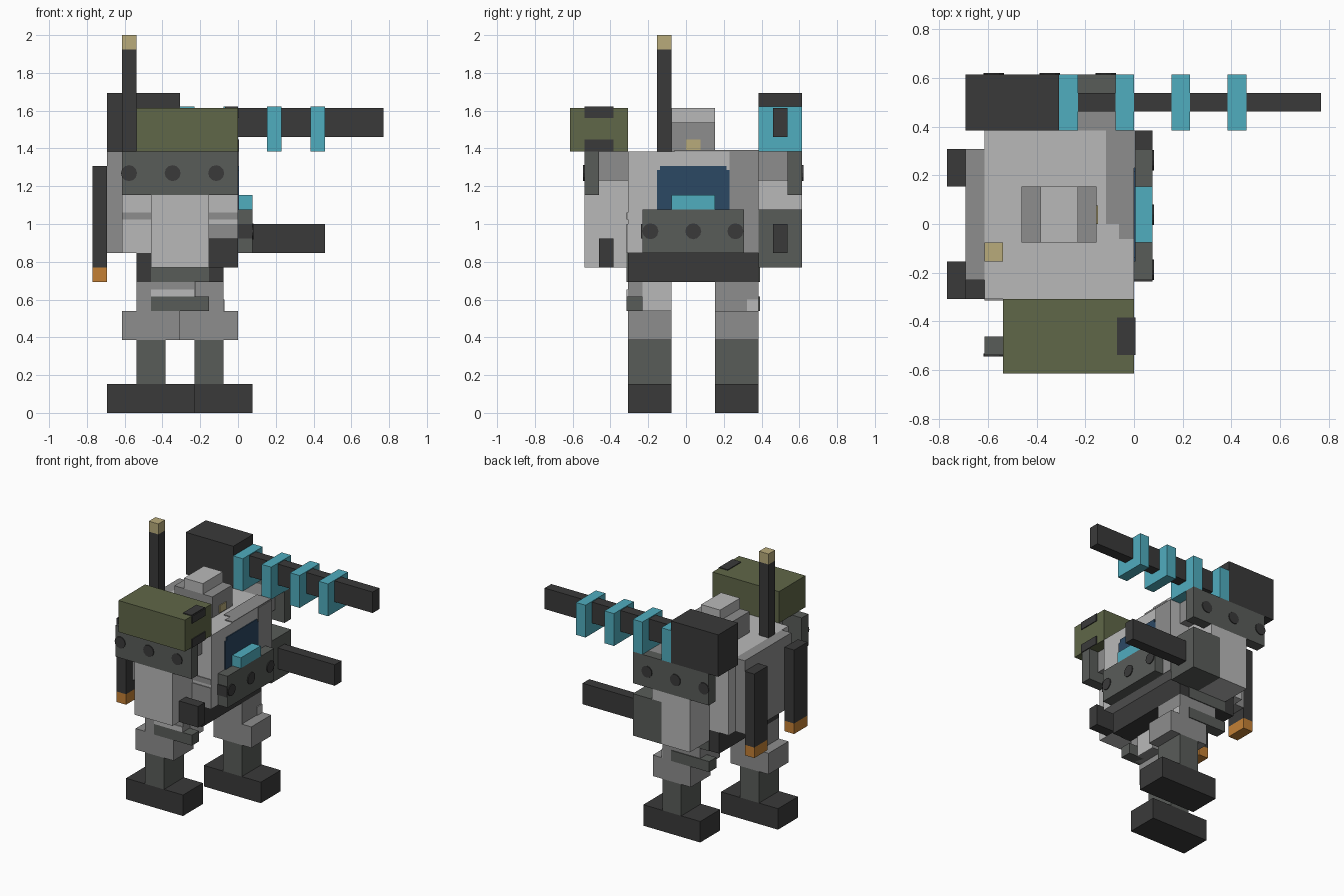
import bpy
import math

U = 1 / 13          # one block
T = 0.08            # thickness of painted plates, in blocks

old = bpy.data.objects.get("Cube")
if old:
    bpy.data.objects.remove(old, do_unlink=True)


def material(name, hexcode):
    rgb = [int(hexcode[i:i + 2], 16) / 255 for i in (0, 2, 4)]
    lin = [c / 12.92 if c <= 0.04045 else ((c + 0.055) / 1.055) ** 2.4 for c in rgb]
    m = bpy.data.materials.new(name)
    m.use_nodes = True
    m.diffuse_color = (*lin, 1)
    bsdf = m.node_tree.nodes["Principled BSDF"]
    bsdf.inputs["Base Color"].default_value = (*lin, 1)
    bsdf.inputs["Roughness"].default_value = 0.8
    return m


dark = material("charcoal", "3a3a3a")
steel = material("dark steel", "595c59")
mid = material("mid grey", "8d8d8d")
light = material("light grey", "b9b9b9")
olive = material("olive", "606748")
cyan = material("cyan", "50adbf")
navy = material("window blue", "2b4864")
tan = material("tan", "b9ab7b")
orange = material("orange", "c38035")


def box(name, mat, x, y, z):
    """Box from (min, max) ranges given in blocks."""
    spans = (x, y, z)
    bpy.ops.mesh.primitive_cube_add(size=1, location=[(a + b) / 2 * U for a, b in spans])
    ob = bpy.context.object
    ob.name = name
    ob.scale = [(b - a) * U for a, b in spans]
    bpy.ops.object.transform_apply(location=False, rotation=False, scale=True)
    ob.data.materials.append(mat)
    return ob


def rivet(name, loc, axis):
    """Thin round plate facing along x or y."""
    rot = (0, math.pi / 2, 0) if axis == "x" else (math.pi / 2, 0, 0)
    bpy.ops.mesh.primitive_cylinder_add(vertices=12, radius=0.55 * U, depth=2 * T * U,
                                        location=[c * U for c in loc], rotation=rot)
    ob = bpy.context.object
    ob.name = name
    ob.data.materials.append(dark)


# Legs: the left leg steps forward
for side, x, y in (("right", -6, (-4, -1)), ("left", -2, (2, 5))):
    box(side + "_foot", dark, (x - 3, x + 3), y, (0, 2))
    box(side + "_shin", steel, (x - 1, x + 1), y, (2, 5))
    box(side + "_knee", mid, (x - 2, x + 2), y, (5, 7))
box("right_thigh", mid, (-7, -3), (-4, -1), (7, 9))
box("left_thigh", mid, (-5, -1), (2, 5), (7, 9))
box("right_thigh_guard", steel, (-6, -2), (-4 - T, -3), (7, 8))
box("left_thigh_guard", steel, (-6, -2), (4, 5 + T), (7, 8))
box("right_thigh_patch", light, (-3, -3 + T), (-3, -1), (7, 9))
box("left_thigh_patch", light, (-1, -1 + T), (4.2, 5), (7, 7.8))
box("thigh_side_patch", light, (-6, -3), (-4 - T, -4), (8, 8.5))

# Hips
box("hips", dark, (-7, -1), (-4, 5), (9, 11))
box("right_hip_plate", steel, (-6, -2), (-4 - T, -4), (9, 11))
box("left_hip_plate", steel, (-6, -2), (5, 5 + T), (9, 11))

# Torso with painted patches
box("torso", light, (-8, 0), (-4, 5), (11, 18))
box("backpack", mid, (-9, -8), (-3, 4), (11, 18))
box("front_patch", mid, (0, T), (3, 5), (11, 18))
box("top_patch", mid, (-1.5, 0), (0, 5), (18, 18 + T))
box("top_patch_tip", mid, (-0.8, 0), (-0.8, 0), (18, 18 + T))
box("flank_patch", mid, (-2, 0), (-4 - T, -4), (11, 13))
for i, x in enumerate(((-8, -6), (-2, 0))):
    box("flank_stripe_%d" % i, mid, x, (-4 - T, -4), (13.3, 13.8))

# Cockpit window and nose
box("window", navy, (0, T), (-2, 3), (14, 16.7))
box("window_top", navy, (0, T), (-1.8, 2.8), (16.7, 17))
box("nose", steel, (0, 1), (-3, 4), (11, 14))
box("nose_light", cyan, (0, 1), (-1, 2), (14, 15))
box("nose_side_patch", dark, (0, 1), (-3 - T, -3), (12, 13))
for y in (-2.45, 0.5, 3.4):
    rivet("nose_rivet", (1, y, 12.5), "x")

# Hatch and antenna
box("hatch_base", mid, (-6, -2), (-1, 2), (18, 20))
box("hatch_lid", light, (-5, -3), (-1, 2), (20, 21))
box("hatch_lamp", tan, (-2, -2 + T), (0, 1), (18.1, 18.8))
box("antenna", dark, (-8, -7), (-2, -1), (18, 25))
box("antenna_tip", tan, (-8, -7), (-2, -1), (25, 26))

# Exhaust pipes
for i, y in enumerate(((-4, -2), (2, 4))):
    box("exhaust_%d" % i, dark, (-10, -9), y, (10, 17))
    box("exhaust_end_%d" % i, orange, (-10, -9), y, (9, 10))

# Right arm with launcher
box("right_arm", light, (-6, -2), (-7, -4), (10, 15))
box("right_upper_arm", light, (-6, -2), (-6, -4), (15, 16))
box("right_shoulder", mid, (-6, -1), (-6, -4), (16, 18))
box("right_shoulder_plate", steel, (-8, 0), (-7, -6), (15, 18))
box("right_gun", dark, (-2, 0), (-6, -5), (10, 12))
box("launcher", olive, (-7, 0), (-8, -4), (18, 21))
box("launcher_patch_low", dark, (0, T), (-7, -5), (18, 18.8))
box("launcher_patch_high", dark, (0, T), (-7, -5), (20.3, 21))
box("launcher_patch_top", dark, (-0.9, 0), (-7, -5), (21, 21 + T))

# Left arm with gun
box("left_arm", light, (-6, -3), (5, 8), (10, 14))
box("left_gun_housing", steel, (-3, 0), (5, 8), (10, 14))
box("left_elbow", light, (-6, -2), (5, 8), (14, 15))
box("left_upper_arm", light, (-6, -2), (5, 7), (15, 16))
box("left_shoulder", mid, (-6, -1), (5, 7), (16, 18))
box("left_shoulder_plate", steel, (-8, 0), (7, 8), (15, 18))
box("left_gun", dark, (0, 6), (6, 7), (11, 13))

# Shoulder plate rivets
for x in (-7.5, -4.5, -1.5):
    rivet("right_rivet", (x, -7, 16.5), "y")
    rivet("left_rivet", (x, 8, 16.5), "y")

# Shoulder cannon with coil rings
box("cannon_body", dark, (-9, -4), (5, 8), (18, 22))
box("cannon_barrel", dark, (-4, 10), (6, 7), (19, 21))
for x in (-4, -1, 2, 5):
    box("cannon_coil", cyan, (x, x + 1), (5, 8), (18, 21 + T))
